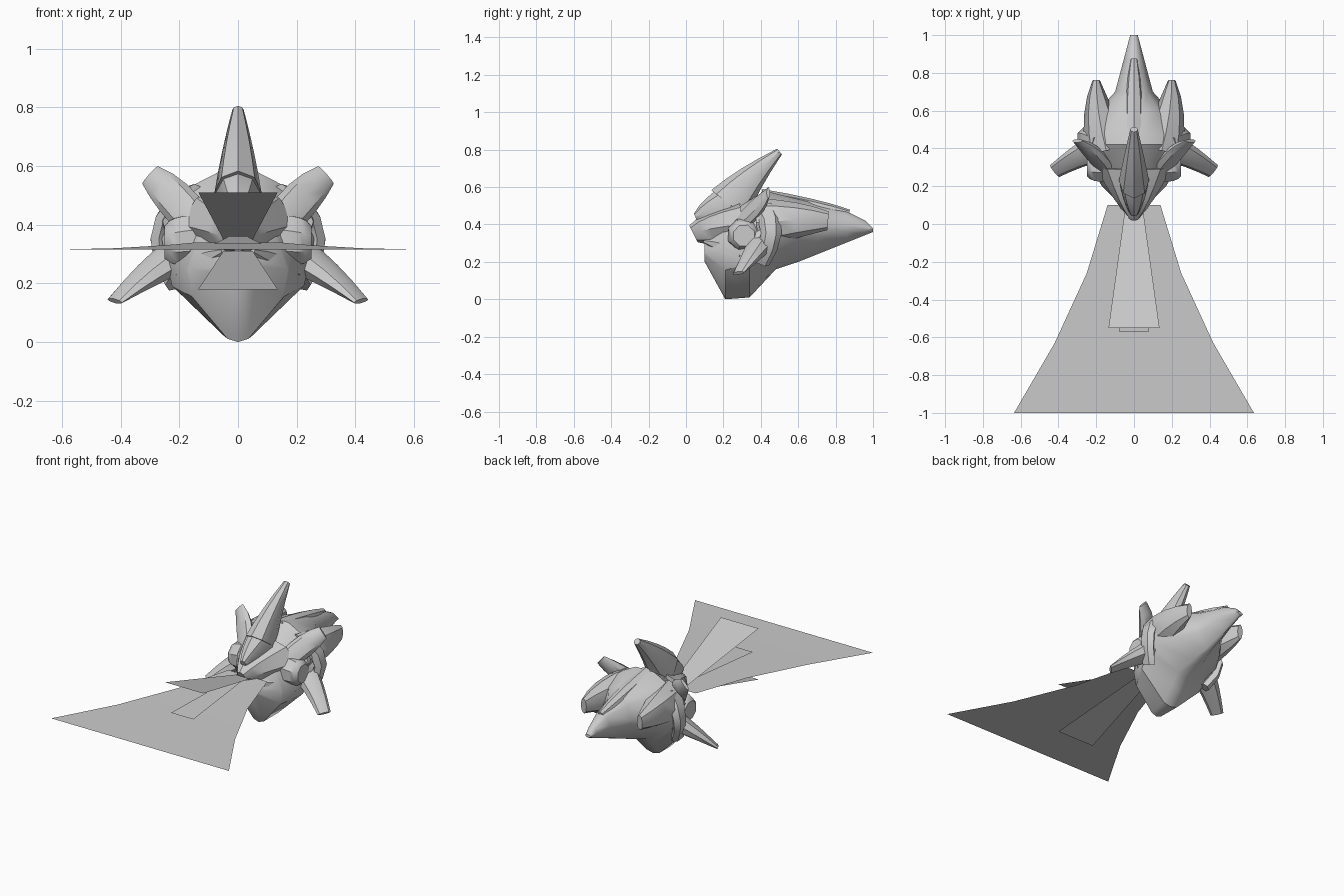
import bpy, bmesh, math
from mathutils import Vector

default_cube = bpy.data.objects.get("Cube")
if default_cube:
    bpy.data.objects.remove(default_cube)

gray = bpy.data.materials.new("plain_gray")
gray.use_nodes = True
gray.diffuse_color = (.6, .6, .6, 1)
shader = gray.node_tree.nodes["Principled BSDF"]
shader.inputs["Base Color"].default_value = gray.diffuse_color


def finish(name, bm):
    """Turn the mesh under construction into a smooth object with sharp edges."""
    mesh = bpy.data.meshes.new(name)
    bm.to_mesh(mesh)
    bm.free()
    mesh.materials.append(gray)
    part = bpy.data.objects.new(name, mesh)
    bpy.context.collection.objects.link(part)
    bpy.ops.object.select_all(action='DESELECT')
    part.select_set(True)
    bpy.context.view_layer.objects.active = part
    bpy.ops.object.shade_smooth_by_angle(angle=math.radians(35))


def loft(name, rings):
    """Skin a list of closed rings and cap both ends."""
    bm = bmesh.new()
    loops = [[bm.verts.new(point) for point in ring] for ring in rings]
    count = len(loops[0])
    for near, far in zip(loops, loops[1:]):
        for i in range(count):
            j = (i + 1) % count
            bm.faces.new((near[i], near[j], far[j], far[i]))
    bm.faces.new(loops[0])
    bm.faces.new(loops[-1])
    bmesh.ops.recalc_face_normals(bm, faces=bm.faces)
    finish(name, bm)


def along_profile(profile, y):
    """Read a value off a polyline of (y, value) points."""
    for (y_near, near), (y_far, far) in zip(profile, profile[1:]):
        if y <= y_far:
            return near + (far - near) * (y - y_near) / (y_far - y_near)
    return profile[-1][1]


def blade(name, start, bend, end, face, widths, thicknesses, sides=8, steps=4):
    """Flattened horn along a curve; widths and thicknesses run root, middle, tip."""
    def curve(values, t):
        first, middle, last = values
        return first * (1 - t) ** 2 + middle * 2 * t * (1 - t) + last * t ** 2

    path = [Vector(p) for p in (start, bend, end)]
    rings = []
    for step in range(steps + 1):
        t = step / steps
        forward = ((path[1] - path[0]) * (1 - t) + (path[2] - path[1]) * t).normalized()
        across = Vector(face)
        across = (across - forward * across.dot(forward)).normalized()
        through = forward.cross(across)
        ring = []
        for k in range(sides):
            angle = math.tau * k / sides
            ring.append(curve(path, t)
                        + across * curve(widths, t) * math.cos(angle)
                        + through * curve(thicknesses, t) * math.sin(angle))
        rings.append(ring)
    loft(name, rings)


def mirrored_blade(name, *points_and_face, **shape):
    """The same blade on the left and the right."""
    for label, side in (("left", 1), ("right", -1)):
        vectors = [(side * x, y, z) for x, y, z in points_and_face]
        blade(label + "_" + name, *vectors, **shape)


def sheet(name, rows):
    """Flat strip facing up, from rows of (half width, y, z) running forward."""
    bm = bmesh.new()
    pairs = [[bm.verts.new((side * w, y, z)) for side in (-1, 1)] for w, y, z in rows]
    for (left, right), (next_left, next_right) in zip(pairs, pairs[1:]):
        bm.faces.new((next_left, next_right, right, left))
    finish(name, bm)


# Skull and chin: faceted sections guided by three side and top profiles
crown = [(.1, .3), (.2, .44), (.42, .58), (.7, .51), (.86, .47), (.96, .42), (1, .38)]
chin = [(.1, .2), (.21, 0), (.34, .01), (.48, .16), (.6, .2), (1, .36)]
breadth = [(.1, .07), (.2, .17), (.34, .25), (.48, .27), (.6, .19), (.7, .1), (1, .02)]


def skull_section(y):
    top, low, wide = (along_profile(p, y) for p in (crown, chin, breadth))
    tall = top - low
    middle = low + tall * .55
    half = [(wide / 4, top), (wide * .7, top - tall / 8), (wide, middle),
            (wide * .9, middle - tall / 5), (wide / 5, low + tall / 40), (0, low)]
    outline = half + [(-x, z) for x, z in half[-2::-1]]
    return [(x, y, z) for x, z in outline]


stations = sorted({y for profile in (crown, chin, breadth) for y, value in profile})
loft("skull", [skull_section(y) for y in stations])

# Snout, bridge, back ridge and tall crest on the centre line
blade("upper_snout", (0, .04, .35), (0, .1, .38), (0, .3, .4), (1, 0, 0),
      widths=(.03, .1, .2), thicknesses=(.05, .09, .13))
blade("snout_bridge", (0, .05, .44), (0, .12, .47), (0, .24, .5), (1, 0, 0),
      widths=(.02, .06, .08), thicknesses=(.02, .08, .12))
blade("back_ridge", (0, .4, .54), (0, .7, .49), (0, .87, .45), (0, 0, 1),
      widths=(.05, .05, .03), thicknesses=(.05, .06, .02))
blade("nose_crest", (0, .23, .51), (0, .33, .64), (0, .5, .79), (1, 0, 0),
      widths=(.08, .06, .02), thicknesses=(.12, .08, .02))

# Ears, side horns, rear lobes and cheeks on both sides
mirrored_blade("ear", (.14, .28, .4), (.22, .4, .5), (.3, .44, .57), (1, 0, -1),
               widths=(.06, .08, .04), thicknesses=(.03, .05, .01))
mirrored_blade("side_horn", (.2, .4, .3), (.3, .36, .24), (.42, .28, .14), (.5, .8, .2),
               widths=(.08, .06, .04), thicknesses=(.06, .05, .01))
mirrored_blade("rear_lobe", (.15, .4, .41), (.2, .6, .43), (.2, .76, .42), (0, 0, 1),
               widths=(.13, .1, .05), thicknesses=(.11, .09, .02))
mirrored_blade("cheek_spike", (.05, .1, .31), (.13, .2, .28), (.2, .3, .25), (0, 0, 1),
               widths=(.01, .05, .04), thicknesses=(.01, .02, .02), sides=6)
mirrored_blade("cheek_guard", (.2, .42, .48), (.33, .5, .36), (.22, .4, .2), (0, 1, 0),
               widths=(.07, .05, .05), thicknesses=(.04, .03, .03), sides=6)

# Faceted round eyes set in the cheeks
mirrored_blade("eye", (.14, .31, .35), (.22, .31, .34), (.25, .31, .34), (0, .9, .4),
               widths=(.09, .1, .06), thicknesses=(.09, .1, .06))

# Flat sheets fanning out of the mouth
sheet("wide_breath", [(.14, .1, .34), (.25, -.26, .33), (.42, -.63, .32), (.635, -1, .315)])
sheet("upper_breath", [(.05, .06, .35), (.135, -.55, .51)])
sheet("middle_breath", [(.03, .06, .36), (.08, -.57, .335)])
sheet("lower_breath", [(.05, .06, .31), (.135, -.55, .18)])
